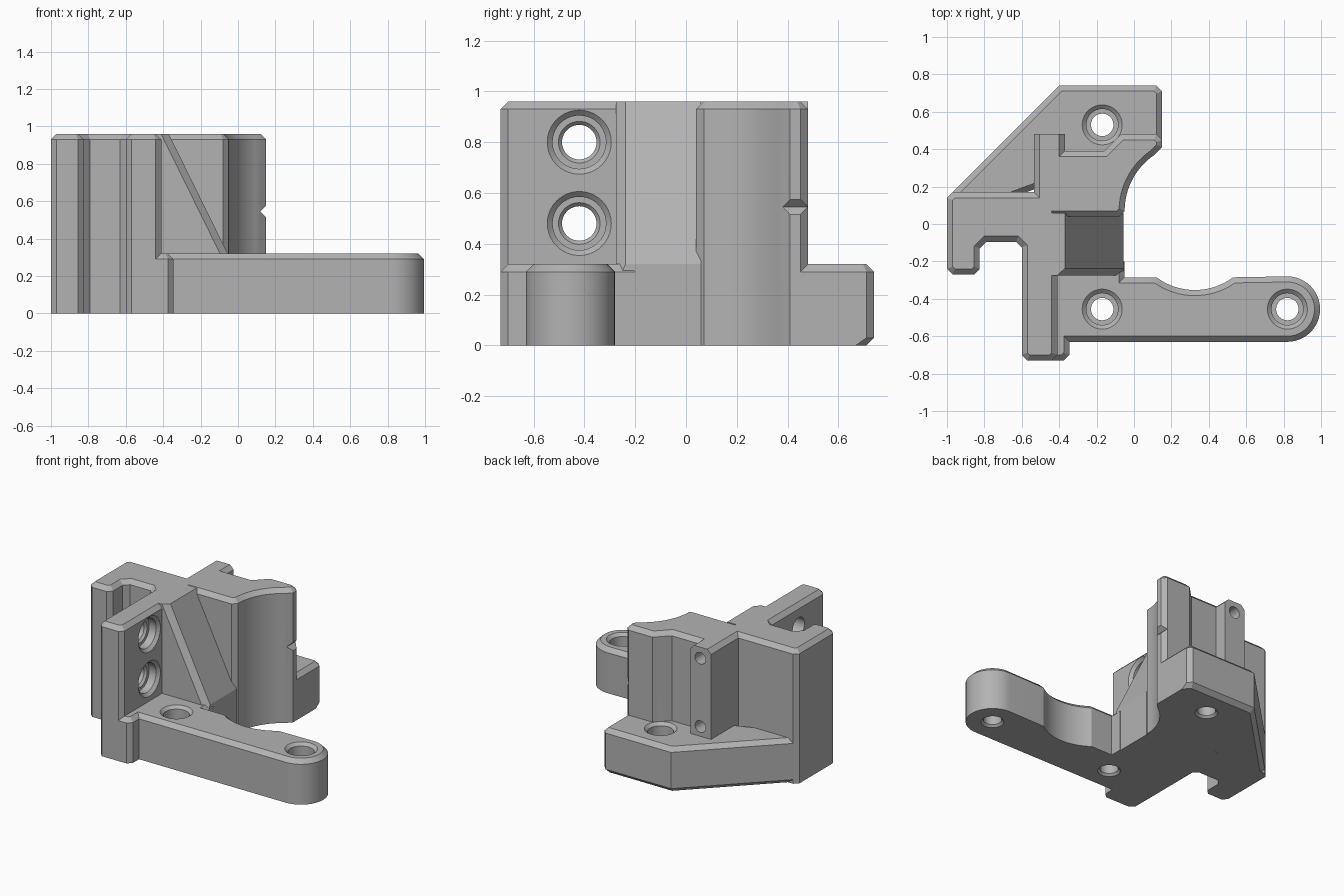
import bpy, bmesh
from math import pi, cos, sin, atan2, hypot
from mathutils import Matrix, Vector

cube = bpy.data.objects.get("Cube")
if cube:
    bpy.data.objects.remove(cube)

grey = bpy.data.materials.new("plain grey")
grey.use_nodes = True
grey.diffuse_color = (0.45, 0.45, 0.45, 1)
grey.node_tree.nodes["Principled BSDF"].inputs["Base Color"].default_value = (0.45, 0.45, 0.45, 1)

CH = 0.03      # chamfer width
TOP = 0.96     # full height
PLATE = 0.32   # height of the flange and arm


def finish(bm, name, matrix=None):
    bmesh.ops.recalc_face_normals(bm, faces=bm.faces)
    if matrix:
        bm.transform(matrix)
    mesh = bpy.data.meshes.new(name)
    bm.to_mesh(mesh)
    bm.free()
    mesh.materials.append(grey)
    obj = bpy.data.objects.new(name, mesh)
    bpy.context.collection.objects.link(obj)
    return obj


def prism(name, outline, height, chamfer=None, width=CH, matrix=None):
    """Extrude an outline upward and chamfer the edges picked by the rule."""
    bm = bmesh.new()
    face = bm.faces.new([bm.verts.new((x, y, 0)) for x, y in outline])
    up = bmesh.ops.extrude_face_region(bm, geom=[face])["geom"]
    bmesh.ops.translate(bm, vec=(0, 0, height),
                        verts=[g for g in up if isinstance(g, bmesh.types.BMVert)])
    bmesh.ops.recalc_face_normals(bm, faces=bm.faces)
    if chamfer:
        edges = [e for e in bm.edges if chamfer(e.verts[0].co, e.verts[1].co)]
        bmesh.ops.bevel(bm, geom=edges, offset=width, segments=1, affect='EDGES',
                        profile=0.5, clamp_overlap=False)
    return finish(bm, name, matrix)


def lathe(name, profile, matrix, sides=40):
    """Closed turned solid about z from (radius, height) pairs."""
    bm = bmesh.new()
    rings = [[bm.verts.new((r * cos(2 * pi * i / sides), r * sin(2 * pi * i / sides), z))
              for i in range(sides)] for r, z in profile]
    for a, b in zip(rings, rings[1:]):
        for i in range(sides):
            j = (i + 1) % sides
            bm.faces.new((a[i], a[j], b[j], b[i]))
    bm.faces.new(rings[0])
    bm.faces.new(rings[-1])
    return finish(bm, name, matrix)


def arc(centre, start, end, steps, turn):
    """Points from start to end about centre; turn is +1 for counterclockwise."""
    cx, cy = centre
    r = hypot(start[0] - cx, start[1] - cy)
    a = atan2(start[1] - cy, start[0] - cx)
    b = atan2(end[1] - cy, end[0] - cx)
    sweep = (b - a) * turn % (2 * pi) * turn
    return [(cx + r * cos(a + sweep * i / steps), cy + r * sin(a + sweep * i / steps))
            for i in range(steps + 1)]


def combine(target, other, operation):
    mod = target.modifiers.new(other.name, 'BOOLEAN')
    mod.operation = operation
    mod.solver = 'EXACT'
    mod.object = other
    bpy.context.view_layer.objects.active = target
    bpy.ops.object.modifier_apply(modifier=mod.name)
    bpy.data.objects.remove(other)


def rim(height):
    return lambda a, b: min(a.z, b.z) > height - 0.001


# Tall body: slotted left side, clamp wall, curved rear block and rear fin
tall = [(-1, -.24), (-.97, -.27), (-.855, -.27), (-.825, -.24), (-.825, -.13), (-.79, -.095),
        (-.63, -.095), (-.6, -.125), (-.6, -.7), (-.57, -.73), (-.44, -.73), (-.41, -.7),
        (-.41, .04), (-.08, .04)]
tall += arc((.311, .07), (-.05, .07), (.11, .37), 16, -1)
tall += [(.15, .41), (.15, .45), (.12, .48), (-.07, .48), (-.16, .39), (-.37, .39),
         (-.37, .48), (-.535, .48), (-.535, .17), (-.97, .17), (-1, .14)]


def tall_rim(a, b):
    fin_end = min(a.y, b.y) > .479 and max(a.x, b.x) < -.3
    return rim(TOP)(a, b) and not fin_end


bracket = prism("bracket", tall, TOP, tall_rim)

# Rear flange, also chamfered under its back edges
flange = [(.15, .43), (.15, .71), (.12, .74), (-.4, .74), (-.97, .17), (-.9, .05), (.1, .42)]


def flange_rim(a, b):
    under = max(a.z, b.z) < .001 and (a.y + b.y > 1.4 or (a - b).length > .7 and a.y + b.y > .8)
    return rim(PLATE)(a, b) or under


combine(bracket, prism("rear_flange", flange, PLATE, flange_rim), 'UNION')

# Arm with a rounded tip, a scooped back edge and a front foot
arm = [(-.47, -.73), (-.375, -.73), (-.345, -.7), (-.345, -.63)]
arm += arc((.82, -.455), (.82, -.63), (.82, -.28), 24, 1)
arm += arc((.325, -.01), (.53, -.285), (.12, -.285), 16, -1)
arm += [(-.05, -.285), (-.05, -.2), (-.5, -.2), (-.5, -.6)]
combine(bracket, prism("arm", arm, PLATE, rim(PLATE)), 'UNION')

# Sloped gusset, drawn in x-z and extruded towards the back
stand = Matrix.Translation((0, .06, 0)) @ Matrix.Rotation(pi / 2, 4, 'X')
slope = [(-.5, 0), (-.055, 0), (-.055, PLATE), (-.37, TOP), (-.5, TOP)]


def slope_edge(a, b):
    sloped = abs(a.x - b.x) > .3 and abs(a.y - b.y) > .5
    return sloped and min(a.z, b.z) > .3


combine(bracket, prism("gusset", slope, .335, slope_edge, .037, stand), 'UNION')

# Counterbored screw holes through the plate
bolt = [(.075, -.01), (.075, 0), (.06, .015), (.06, .14), (.085, .14), (.085, .3),
        (.107, PLATE), (.107, PLATE + .01)]
for x, y in ((-.17, -.455), (.82, -.455), (-.17, .53)):
    combine(bracket, lathe("screw_hole", bolt, Matrix.Translation((x, y, 0))), 'DIFFERENCE')

# Counterbored holes through the clamp wall
side_bolt = [(.068, -.25), (.068, -.09), (.082, -.075), (.105, -.075), (.105, -.02),
             (.126, 0), (.126, .01)]
for z in (.8, .48):
    place = Matrix.Translation((-.41, -.42, z)) @ Matrix.Rotation(pi / 2, 4, 'Y')
    combine(bracket, lathe("wall_hole", side_bolt, place), 'DIFFERENCE')

# Small blind holes in the fin end
for z in (.88, .39):
    place = Matrix.Translation((-.45, .5, z)) @ Matrix.Rotation(pi / 2, 4, 'X')
    combine(bracket, lathe("fin_hole", [(.042, 0), (.042, .25)], place, 24), 'DIFFERENCE')

# V notch across the right end of the rear block
notch = [(.12, .545), (.16, .505), (.16, .585)]
side = Matrix.Translation((0, .6, 0)) @ Matrix.Rotation(pi / 2, 4, 'X')
combine(bracket, prism("edge_notch", notch, .3, matrix=side), 'DIFFERENCE')

# Smooth the curves, keep chamfers crisp
bpy.ops.object.select_all(action='DESELECT')
bracket.select_set(True)
bpy.context.view_layer.objects.active = bracket
bpy.ops.object.shade_smooth_by_angle(angle=pi / 7)
